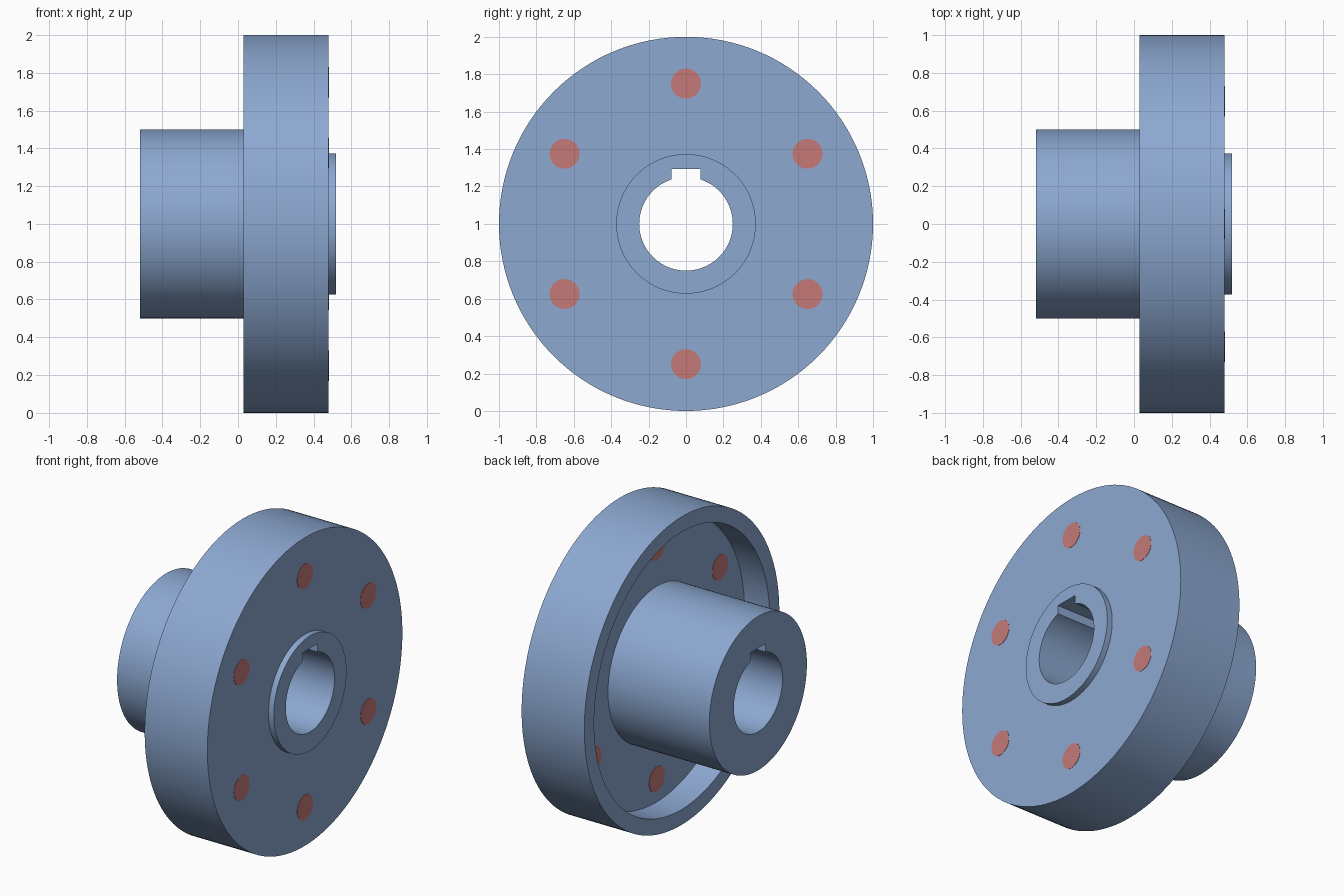
import bpy, bmesh, math
from mathutils import Matrix, Vector

if "Cube" in bpy.data.objects:
    bpy.data.objects.remove(bpy.data.objects["Cube"])

SEGS = 128
CENTRE_Z = 1.0


def material(name, rgb):
    m = bpy.data.materials.new(name)
    m.diffuse_color = (*rgb, 1.0)
    m.use_nodes = True
    m.node_tree.nodes["Principled BSDF"].inputs["Base Color"].default_value = m.diffuse_color
    return m


steel_blue = material("steel blue", (0.263, 0.393, 0.638))
muted_red = material("muted red", (0.555, 0.195, 0.187))


def finish(bm, name, mat):
    bmesh.ops.recalc_face_normals(bm, faces=bm.faces)
    me = bpy.data.meshes.new(name)
    bm.to_mesh(me)
    bm.free()
    me.materials.append(mat)
    ob = bpy.data.objects.new(name, me)
    bpy.context.collection.objects.link(ob)
    return ob


def select_only(ob):
    bpy.ops.object.select_all(action='DESELECT')
    ob.select_set(True)
    bpy.context.view_layer.objects.active = ob


def smooth(ob):
    select_only(ob)
    bpy.ops.object.shade_smooth_by_angle(angle=math.radians(30))


def lathe_x(name, profile, mat):
    """Revolve a closed (x, radius) profile around the x axis."""
    bm = bmesh.new()
    rings = []
    for i in range(SEGS):
        a = 2 * math.pi * i / SEGS
        rings.append([bm.verts.new((x, r * math.sin(a), CENTRE_Z + r * math.cos(a)))
                      for x, r in profile])
    n = len(profile)
    for i in range(SEGS):
        p, q = rings[i], rings[(i + 1) % SEGS]
        for j in range(n):
            k = (j + 1) % n
            bm.faces.new((p[j], p[k], q[k], q[j]))
    return finish(bm, name, mat)


# Hub, recessed flange and raised front boss as one turned body with a bore
body = lathe_x("flanged_hub", [
    (-0.518, 0.25), (-0.518, 0.50), (0.21, 0.50), (0.21, 0.90),
    (0.03, 0.90), (0.03, 1.00), (0.48, 1.00), (0.48, 0.373),
    (0.518, 0.373), (0.518, 0.25)], steel_blue)

# Keyway slot cut along the top of the bore
bm = bmesh.new()
bmesh.ops.create_cube(bm, size=1.0, matrix=Matrix.Translation((0, 0, 1.195))
                      @ Matrix.Diagonal((1.4, 0.156, 0.196, 1)))
cutter = finish(bm, "keyway_cutter", steel_blue)
cutter.hide_render = True
mod = body.modifiers.new("keyway", 'BOOLEAN')
mod.operation = 'DIFFERENCE'
mod.solver = 'EXACT'
mod.object = cutter
select_only(body)
bpy.ops.object.modifier_apply(modifier=mod.name)
bpy.data.objects.remove(cutter, do_unlink=True)
smooth(body)

# Six red bolt plugs through the flange web, practically flush on both sides
x0, x1 = 0.208, 0.482
for i in range(6):
    a = math.radians(60 * i)
    pos = Vector(((x0 + x1) / 2, 0.75 * math.sin(a), CENTRE_Z + 0.75 * math.cos(a)))
    bm = bmesh.new()
    bmesh.ops.create_cone(bm, cap_ends=True, segments=48, radius1=0.08, radius2=0.08,
                          depth=x1 - x0, matrix=Matrix.Translation(pos)
                          @ Matrix.Rotation(math.pi / 2, 4, 'Y'))
    smooth(finish(bm, f"bolt_plug_{i + 1}", muted_red))
